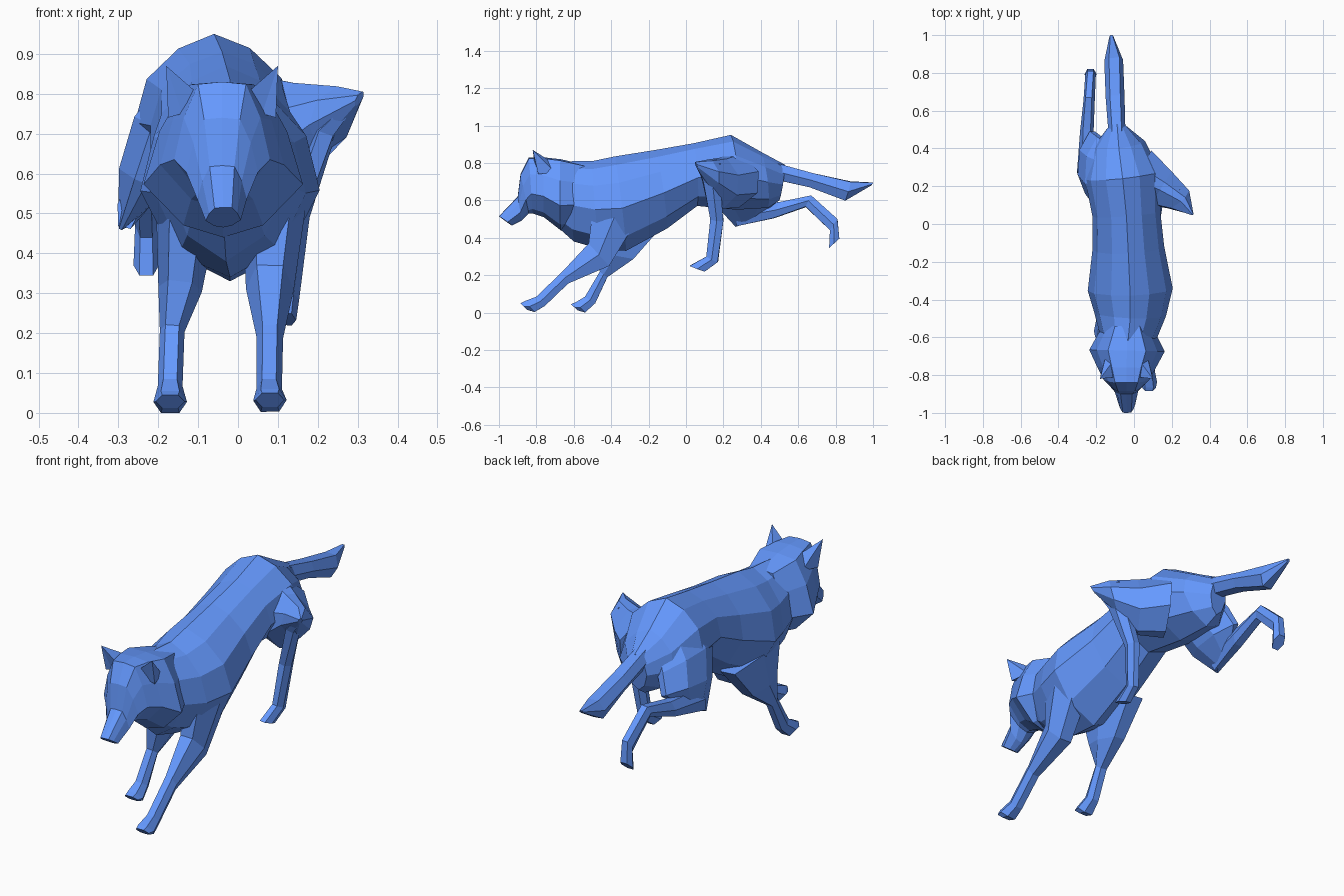
import bpy, bmesh
from mathutils import Vector

# Cross-sections: (sideways offset, position from edge A to edge B)
def mirrored(half):
    return half + [(-s, t) for s, t in reversed(half) if s]


TORSO = mirrored([(0, 0), (.45, .09), (.85, .28), (1, .55), (.65, .85), (0, 1)])
HEAD = mirrored([(0, 0), (.5, .02), (.8, .3), (1, .65), (.5, .92), (0, 1)])
LIMB = mirrored([(.55, 0), (1, .5), (.55, 1)])
THIGH = mirrored([(.2, 0), (.85, .3), (.85, .7), (.2, 1)])

# Blue coat
coat = bpy.data.materials.new("blue_coat")
coat.diffuse_color = (.13, .32, 1.0, 1)


def finish(name, bm):
    bmesh.ops.recalc_face_normals(bm, faces=bm.faces)
    mesh = bpy.data.meshes.new(name)
    bm.to_mesh(mesh)
    bm.free()
    mesh.materials.append(coat)
    obj = bpy.data.objects.new(name, mesh)
    bpy.context.collection.objects.link(obj)
    return obj


def loft(name, sections, profile=LIMB):
    """Each section: edge point A, opposite edge point B, half width."""
    bm = bmesh.new()
    secs = [(Vector(a), Vector(b), w) for a, b, w in sections]
    mids = [(a + b) / 2 for a, b, w in secs]
    rings = []
    for i, (a, b, w) in enumerate(secs):
        tangent = mids[min(i + 1, len(mids) - 1)] - mids[max(i - 1, 0)]
        side = (b - a).cross(tangent).normalized() * w
        rings.append([bm.verts.new(a.lerp(b, t) + side * s) for s, t in profile])
    n = len(profile)
    for r, q in zip(rings, rings[1:]):
        for k in range(n):
            bm.faces.new((r[k], r[(k + 1) % n], q[(k + 1) % n], q[k]))
    bm.faces.new(rings[0])
    bm.faces.new(rings[-1])
    return finish(name, bm)


def spike(name, tip, base):
    bm = bmesh.new()
    t = bm.verts.new(tip)
    vs = [bm.verts.new(p) for p in base]
    for k in range(len(vs)):
        bm.faces.new((vs[k], vs[(k + 1) % len(vs)], t))
    bm.faces.new(vs)
    return finish(name, bm)


# Body and neck, from rump forwards
loft("body", [
    ((-.09, .53, .79), (-.09, .50, .60), .05),
    ((-.08, .40, .86), (-.08, .44, .56), .14),
    ((-.06, .24, .95), (-.06, .27, .55), .20),
    ((-.04, .04, .905), (-.04, .06, .57), .18),
    ((-.03, -.16, .87), (-.03, -.10, .45), .19),
    ((-.02, -.38, .835), (-.02, -.32, .33), .225),
    ((-.02, -.50, .81), (-.02, -.46, .34), .19),
    ((-.03, -.60, .81), (-.03, -.60, .38), .15),
    ((-.035, -.70, .80), (-.035, -.69, .46), .12),
], TORSO)

# Head with cheek ruff, from nape to nose
loft("head", [
    ((-.035, -.54, .79), (-.035, -.54, .46), .13),
    ((-.037, -.67, .82), (-.037, -.67, .44), .20),
    ((-.04, -.76, .83), (-.04, -.76, .51), .155),
    ((-.04, -.84, .83), (-.04, -.82, .53), .12),
    ((-.04, -.885, .74), (-.04, -.84, .53), .09),
    ((-.04, -.90, .62), (-.04, -.88, .49), .062),
    ((-.037, -1.0, .515), (-.037, -.93, .465), .044),
], HEAD)

# Tail
loft("tail", [
    ((-.09, .48, .80), (-.09, .48, .71), .045),
    ((-.10, .68, .745), (-.10, .66, .67), .05),
    ((-.105, .88, .70), (-.11, .85, .60), .05),
    ((-.12, 1.0, .695), (-.12, .99, .68), .01),
])

# Front legs
loft("front_leg_right", [
    ((.09, -.50, .54), (.09, -.26, .50), .08),
    ((.08, -.52, .37), (.08, -.41, .25), .06),
    ((.08, -.66, .22), (.08, -.63, .155), .033),
    ((.078, -.80, .085), (.078, -.755, .035), .032),
    ((.08, -.865, .06), (.08, -.81, .003), .042),
    ((.08, -.885, .05), (.08, -.85, .015), .036),
])
loft("front_leg_left", [
    ((-.13, -.50, .52), (-.13, -.14, .45), .075),
    ((-.145, -.47, .33), (-.145, -.28, .29), .055),
    ((-.165, -.46, .22), (-.165, -.42, .19), .031),
    ((-.17, -.54, .085), (-.17, -.485, .05), .031),
    ((-.17, -.59, .055), (-.17, -.54, 0), .042),
    ((-.17, -.615, .045), (-.17, -.58, .012), .036),
])

# Right hind leg: thigh thrown outwards, shank swung forwards
loft("hind_thigh_right", [
    ((.02, .27, .85), (.02, .25, .56), .17),
    ((.15, .20, .825), (.13, .18, .56), .12),
    ((.26, .13, .815), (.21, .13, .66), .08),
    ((.313, .05, .805), (.295, .06, .77), .01),
], THIGH)
loft("hind_leg_right", [
    ((.30, .06, .79), (.24, .18, .80), .015),
    ((.22, .09, .70), (.20, .18, .70), .035),
    ((.15, .13, .50), (.15, .20, .49), .03),
    ((.125, .11, .30), (.13, .17, .27), .026),
    ((.12, .02, .25), (.12, .10, .22), .026),
])

# Left hind leg: stretched backwards
loft("hind_thigh_left", [
    ((-.10, .12, .84), (-.10, .40, .81), .08),
    ((-.20, .10, .71), (-.18, .46, .69), .09),
    ((-.245, .16, .58), (-.22, .49, .60), .078),
    ((-.295, .265, .46), (-.26, .40, .52), .02),
], THIGH)
loft("hind_leg_left", [
    ((-.26, .28, .57), (-.285, .27, .465), .03),
    ((-.25, .50, .59), (-.25, .47, .505), .036),
    ((-.24, .67, .625), (-.235, .64, .565), .03),
    ((-.23, .81, .50), (-.23, .77, .44), .028),
    ((-.23, .82, .395), (-.23, .765, .345), .032),
])

# Ears, mirrored about the head centre
for label, s in (("right", 1), ("left", -1)):
    tip, *base = [(-.04 + s * x, y, z) for x, y, z in [
        (.14, -.82, .87), (.06, -.81, .80), (.10, -.79, .75),
        (.135, -.79, .74), (.11, -.70, .75), (.06, -.71, .80)]]
    spike("ear_" + label, tip, base)
